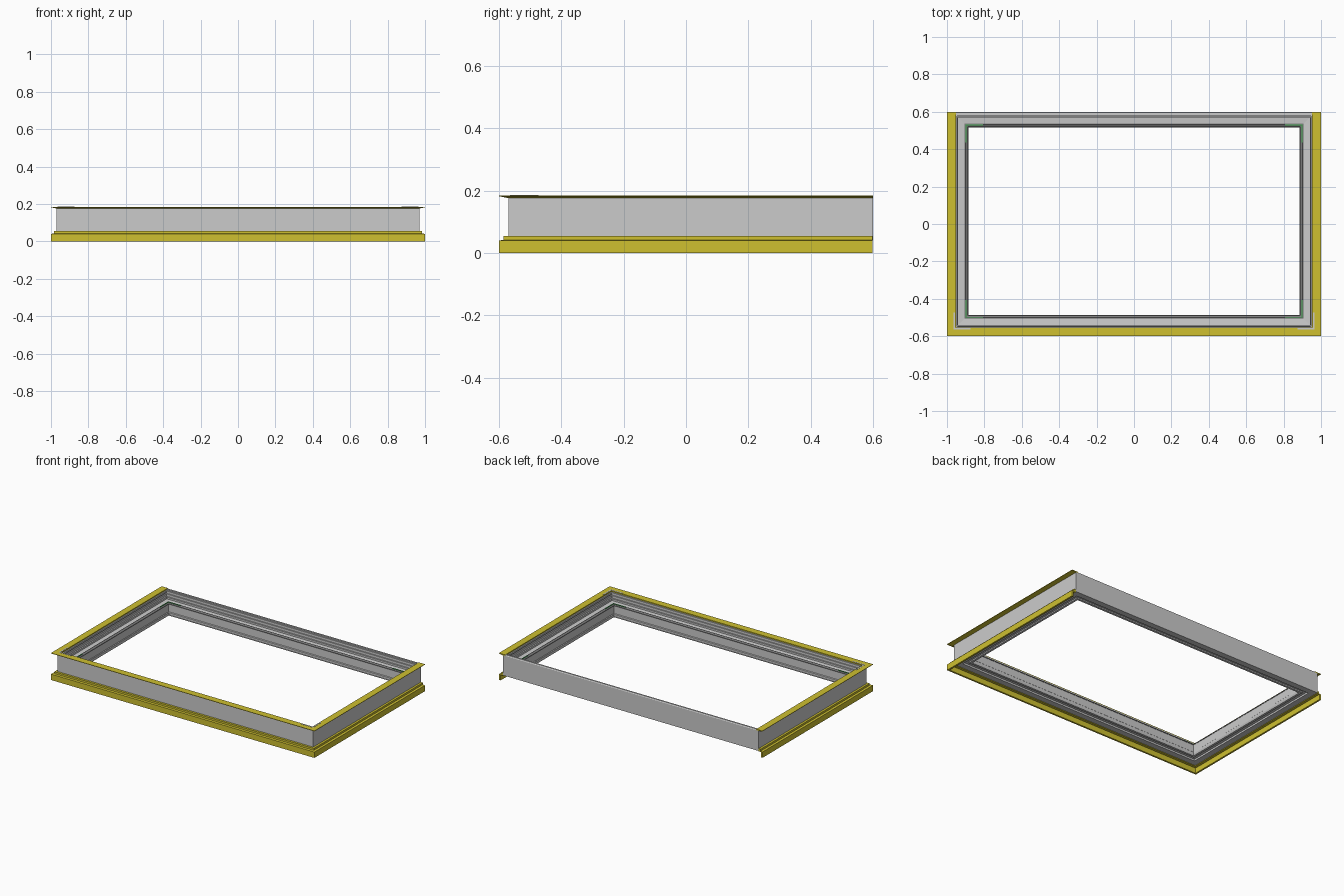
import bpy, bmesh

if "Cube" in bpy.data.objects:
    bpy.data.objects.remove(bpy.data.objects["Cube"])


def material(name, rgb):
    m = bpy.data.materials.new(name)
    m.diffuse_color = (*rgb, 1)
    m.use_nodes = True
    m.node_tree.nodes["Principled BSDF"].inputs["Base Color"].default_value = m.diffuse_color
    return m


yellow = material("yellow", (0.62, 0.53, 0.03))
dark = material("dark_rubber", (0.2, 0.2, 0.2))
green = material("green", (0.05, 0.4, 0.08))
pale = material("pale_grey", (0.85, 0.85, 0.85))


def finish(name, bm, mat=None):
    bmesh.ops.recalc_face_normals(bm, faces=bm.faces)
    me = bpy.data.meshes.new(name)
    bm.to_mesh(me)
    bm.free()
    ob = bpy.data.objects.new(name, me)
    bpy.context.collection.objects.link(ob)
    if mat:
        me.materials.append(mat)
    return ob


def sweep(name, profile, mat=None, closed=True, end=0.6):
    """Sweep (inset, height) points round the rectangle, or round three sides only."""
    bm = bmesh.new()
    rings = []
    for sx, sy in ((-1, 1), (-1, -1), (1, -1), (1, 1)):
        ring = []
        for d, z in profile:
            back = 0.63 - d if closed else end
            ring.append(bm.verts.new((sx * (1 - d), back if sy > 0 else -0.6 + d, z)))
        rings.append(ring)
    n = len(profile)
    for k in range(4 if closed else 3):
        a, b = rings[k], rings[(k + 1) % 4]
        for i in range(n):
            j = (i + 1) % n
            bm.faces.new((a[i], a[j], b[j], b[i]))
    if not closed:
        bm.faces.new(rings[0])
        bm.faces.new(rings[3])
    return finish(name, bm, mat)


def corner_strips(name, inset, width, z0, z1, length, mat, corners):
    """L-shaped strips lying in the mitred corners."""
    bm = bmesh.new()
    for sx, sy in corners:
        cx = sx * (1 - inset)
        cy = 0.63 - inset if sy > 0 else -0.6 + inset
        pts = [(0, 0), (length, 0), (length, width), (width, width), (width, length), (0, length)]
        base = [bm.verts.new((cx - sx * u, cy - sy * v, z0)) for u, v in pts]
        face = bm.faces.new(base)
        top = bmesh.ops.extrude_face_region(bm, geom=[face])["geom"]
        for v in top:
            if isinstance(v, bmesh.types.BMVert):
                v.co.z = z1
    return finish(name, bm, mat)


# Main grey frame: tall outer wall, grooved inner face, glazing ledge and inner lip
sweep("frame", [
    (.030, .040), (.030, .178), (.034, .184), (.045, .184), (.045, .176),
    (.053, .176), (.053, .165), (.048, .165), (.048, .157), (.055, .157),
    (.055, .145), (.051, .145), (.051, .138), (.060, .138), (.060, .126),
    (.110, .122), (.110, .070), (.114, .066), (.114, .056), (.110, .044),
    (.095, .044), (.095, .052), (.070, .052), (.070, .040)])

# Dark seal along the inner edge of the ledge
sweep("glazing_seal", [(.094, .120), (.094, .130), (.099, .132), (.112, .126), (.112, .120)], dark)

# Yellow covers on the front and both sides
sweep("top_flange", [(0, .182), (0, .185), (.047, .185), (.047, .178), (.030, .176)], yellow, False)
sweep("bottom_skirt", [
    (0, 0), (0, .040), (.015, .042), (.015, .055), (.030, .055),
    (.030, .036), (.012, .036), (.012, 0)], yellow, False, .598)

# Corner joining pieces
corner_strips("top_corner_strip", .035, .008, .180, .1862, .092, pale, ((-1, -1), (1, -1)))
corner_strips("seal_corner_strip", .099, .005, .124, .1335, .095, green,
              ((-1, -1), (1, -1), (-1, 1), (1, 1)))
